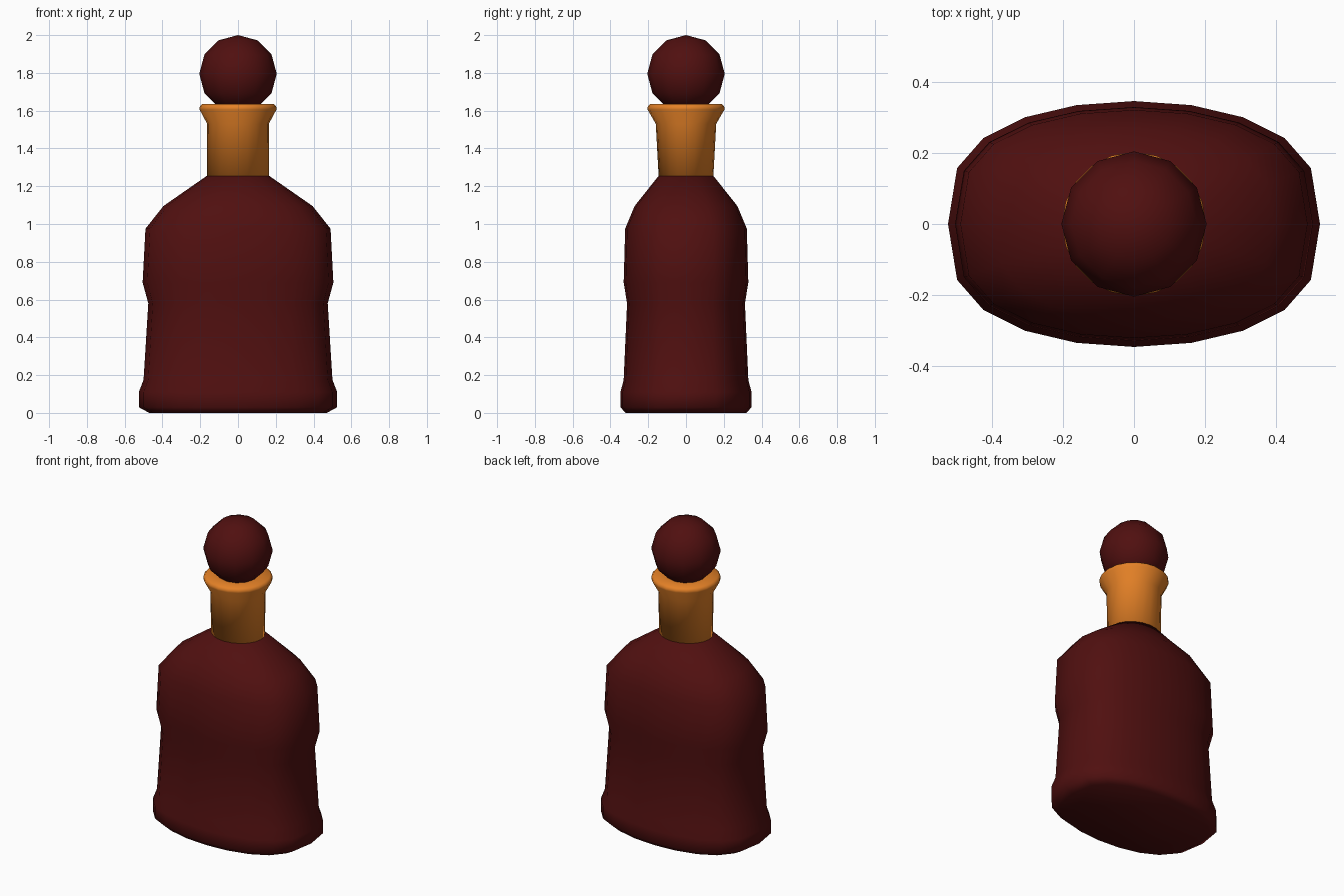
import bpy
import bmesh
import math

cube = bpy.data.objects.get("Cube")
if cube:
    bpy.data.objects.remove(cube, do_unlink=True)

SIDES = 20


def make_material(name, color):
    mat = bpy.data.materials.new(name)
    mat.use_nodes = True
    mat.diffuse_color = color
    mat.node_tree.nodes["Principled BSDF"].inputs["Base Color"].default_value = color
    return mat


def finish(name, bm, mat):
    bmesh.ops.recalc_face_normals(bm, faces=bm.faces)
    for face in bm.faces:
        face.smooth = True
    mesh = bpy.data.meshes.new(name)
    bm.to_mesh(mesh)
    bm.free()
    mesh.materials.append(mat)
    obj = bpy.data.objects.new(name, mesh)
    bpy.context.collection.objects.link(obj)
    return obj


def oval_ring(bm, rx, ry, z, power):
    """Oval ring; a power below one squares off the front and back."""
    verts = []
    for i in range(SIDES):
        a = math.tau * i / SIDES
        s = math.sin(a)
        y = ry * math.copysign(abs(s) ** power, s)
        verts.append(bm.verts.new((rx * math.cos(a), y, z)))
    return verts


def loft(name, profile, mat):
    """Skin a stack of rings given as (half width, half depth, height, power)."""
    bm = bmesh.new()
    rings = [oval_ring(bm, *row) for row in profile]
    for low, high in zip(rings, rings[1:]):
        for i in range(SIDES):
            j = (i + 1) % SIDES
            bm.faces.new((low[i], low[j], high[j], high[i]))
    bm.faces.new(rings[0])
    bm.faces.new(rings[-1])
    return finish(name, bm, mat)


red = make_material("dark red glass", (0.08, 0.005, 0.005, 1))
gold = make_material("amber gold", (0.78, 0.22, 0.02, 1))

# Flattened bottle body with a flared foot, waist and sloping shoulders
loft("bottle_body", [
    (0.47, 0.32, 0.0, 0.67),
    (0.525, 0.347, 0.03, 0.67),
    (0.525, 0.347, 0.11, 0.67),
    (0.50, 0.33, 0.175, 0.67),
    (0.475, 0.312, 0.58, 0.67),
    (0.505, 0.33, 0.69, 0.67),
    (0.49, 0.322, 0.975, 0.67),
    (0.395, 0.272, 1.095, 0.75),
    (0.165, 0.145, 1.255, 1.0),
], red)

# Neck collar flaring out to a rounded rim
loft("neck_collar", [
    (0.165, 0.145, 1.255, 1.0),
    (0.163, 0.16, 1.53, 1.0),
    (0.203, 0.203, 1.605, 1.0),
    (0.203, 0.203, 1.62, 1.0),
    (0.19, 0.19, 1.635, 1.0),
    (0.10, 0.10, 1.63, 1.0),
], gold)

# Ball stopper resting in the rim
bm = bmesh.new()
bmesh.ops.create_uvsphere(bm, u_segments=12, v_segments=6, radius=0.205)
bmesh.ops.translate(bm, verts=bm.verts, vec=(0, 0, 1.795))
finish("ball_stopper", bm, red)
